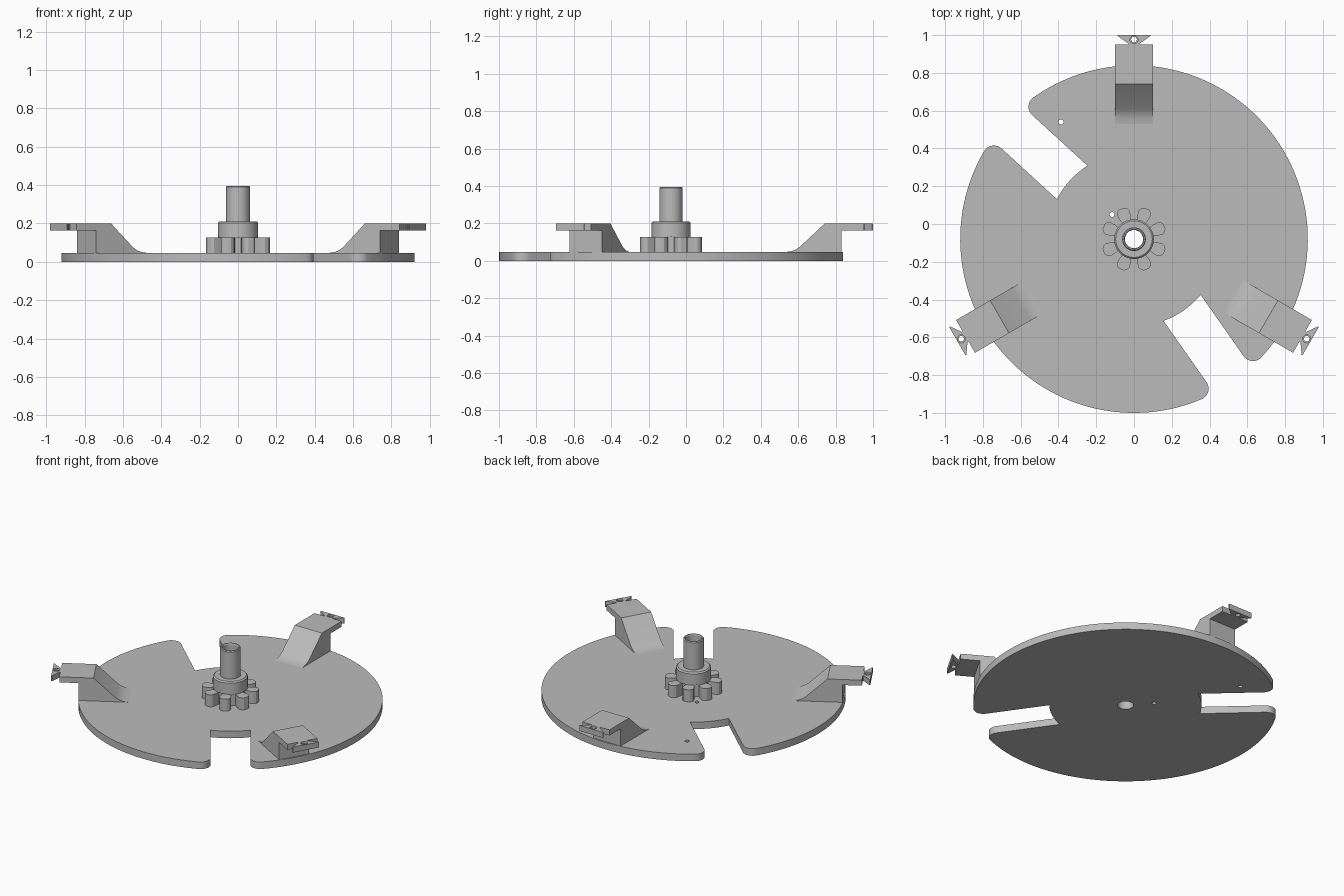
import bpy, bmesh, math
from mathutils import Matrix, Vector

if "Cube" in bpy.data.objects:
    bpy.data.objects.remove(bpy.data.objects["Cube"], do_unlink=True)

CENTRE = Vector((0, -0.08, 0))
RADIUS, THICK = 0.92, 0.047
ARM_ANGLES = {"back": 90, "right": 210, "left": 330}
SLOT_ANGLES = (-55, 137.5)

grey = bpy.data.materials.new("plain grey")
grey.use_nodes = True
grey.diffuse_color = (0.5, 0.5, 0.5, 1)
grey.node_tree.nodes["Principled BSDF"].inputs["Base Color"].default_value = (0.5, 0.5, 0.5, 1)


def arc(radius, start, end, steps, cx=0, cy=0):
    """Points along an arc, angles in radians."""
    return [(cx + radius * math.cos(start + (end - start) * i / steps),
             cy + radius * math.sin(start + (end - start) * i / steps)) for i in range(steps + 1)]


def circle(radius, steps=32, cx=0, cy=0):
    return arc(radius, 0, math.tau, steps, cx, cy)[:-1]


def turn(points, angle):
    c, s = math.cos(angle), math.sin(angle)
    return [(x * c - y * s, x * s + y * c) for x, y in points]


def finish(obj, angle=0.0):
    """Place a part around the disc centre, with material and shading."""
    obj.data.transform(Matrix.Translation(CENTRE) @ Matrix.Rotation(angle, 4, 'Z'))
    obj.data.materials.clear()
    obj.data.materials.append(grey)
    bpy.ops.object.select_all(action='DESELECT')
    obj.select_set(True)
    bpy.context.view_layer.objects.active = obj
    bpy.ops.object.shade_smooth_by_angle(angle=math.radians(30))
    return obj


def mesh_object(name, bm):
    bmesh.ops.remove_doubles(bm, verts=bm.verts, dist=1e-5)
    bmesh.ops.recalc_face_normals(bm, faces=bm.faces)
    mesh = bpy.data.meshes.new(name)
    bm.to_mesh(mesh)
    bm.free()
    obj = bpy.data.objects.new(name, mesh)
    bpy.context.collection.objects.link(obj)
    return obj


def plate(name, loops, z0, z1, angle=0.0):
    """Flat plate: first loop is the outline, the others are holes."""
    curve = bpy.data.curves.new(name, 'CURVE')
    curve.dimensions = '2D'
    curve.fill_mode = 'BOTH'
    curve.extrude = (z1 - z0) / 2
    for loop in loops:
        spline = curve.splines.new('POLY')
        spline.points.add(len(loop) - 1)
        for point, (x, y) in zip(spline.points, loop):
            point.co = (x, y, 0, 1)
        spline.use_cyclic_u = True
    temp = bpy.data.objects.new(name + " outline", curve)
    bpy.context.collection.objects.link(temp)
    bpy.context.view_layer.update()
    mesh = bpy.data.meshes.new_from_object(temp.evaluated_get(bpy.context.evaluated_depsgraph_get()))
    bpy.data.objects.remove(temp, do_unlink=True)
    bm = bmesh.new()
    bm.from_mesh(mesh)
    bpy.data.meshes.remove(mesh)
    bmesh.ops.translate(bm, verts=bm.verts, vec=(0, 0, (z0 + z1) / 2))
    return finish(mesh_object(name, bm), angle)


# Disc with two rounded-mouth slots and small holes
half, fillet, inner = 0.12, 0.06, 0.46
fv = half + fillet
fu = math.sqrt((RADIUS - fillet) ** 2 - fv ** 2)
mouth = math.atan2(fv, fu)
side = arc(fillet, -math.pi / 2, mouth, 10, fu, fv)
root = math.asin(half / inner)
slot = [(x, -y) for x, y in reversed(side)] + arc(inner, -root, root, 12) + side
outline = []
for i, a in enumerate(SLOT_ANGLES):
    nxt = SLOT_ANGLES[(i + 1) % 2] + (360 if i else 0)
    outline += turn(slot, math.radians(a))
    outline += arc(RADIUS, math.radians(a) + mouth, math.radians(nxt) - mouth, 64)[1:-1]
pin_holes = [circle(0.013, 16, -0.116, 0.13), circle(0.014, 16, -0.386, 0.62)]
plate("disc", [outline, circle(0.048)] + pin_holes, 0, THICK)

# Gear with eight teeth
tooth = [(0.095, 0.023), (0.125, 0.032), (0.15, 0.035), (0.165, 0.028), (0.174, 0.014)]
tooth = [(x, -y) for x, y in tooth] + tooth[::-1]
gear = []
for k in range(8):
    gear += turn(tooth, math.radians(22.5 + 45 * k))
plate("gear", [gear, circle(0.048)], THICK, 0.127)

# Collar and tube, lathed
bm = bmesh.new()
profile = [(0.048, 0.127), (0.105, 0.127), (0.105, 0.202), (0.097, 0.21), (0.0625, 0.21),
           (0.0625, 0.39), (0.058, 0.396), (0.052, 0.396), (0.048, 0.39)]
verts = [bm.verts.new((r, 0, z)) for r, z in profile]
edges = [bm.edges.new((verts[i - 1], verts[i])) for i in range(len(verts))]
bmesh.ops.spin(bm, geom=verts + edges, cent=(0, 0, 0), axis=(0, 0, 1), angle=math.tau,
               steps=48, use_merge=True)
finish(mesh_object("hub_tube", bm))

# Arms with a curved ramp and a drilled, flared clip
ARM_PROFILE = [(0.61, 0.045), (0.61, THICK), (0.64, 0.051), (0.665, 0.06), (0.69, 0.076), (0.822, 0.2),
               (1.03, 0.2), (1.03, 0.163), (0.912, 0.163), (0.912, 0.045)]
CLIP = [(1.02, -0.03), (1.035, -0.03), (1.075, -0.087), (1.08, -0.087)]
CLIP = CLIP + [(x, -y) for x, y in reversed(CLIP)]
for name, degrees in ARM_ANGLES.items():
    a = math.radians(degrees)
    bm = bmesh.new()
    face = bm.faces.new([bm.verts.new((r, -0.1, z)) for r, z in ARM_PROFILE])
    extruded = bmesh.ops.extrude_face_region(bm, geom=[face])["geom"]
    bmesh.ops.translate(bm, vec=(0, 0.2, 0),
                        verts=[v for v in extruded if isinstance(v, bmesh.types.BMVert)])
    finish(mesh_object(name + "_arm", bm), a)
    plate(name + "_clip_base", [CLIP, circle(0.015, 20, 1.056)], 0.163, 0.188, a)
    plate(name + "_clip_top", [CLIP, circle(0.021, 20, 1.056)], 0.188, 0.2, a)
